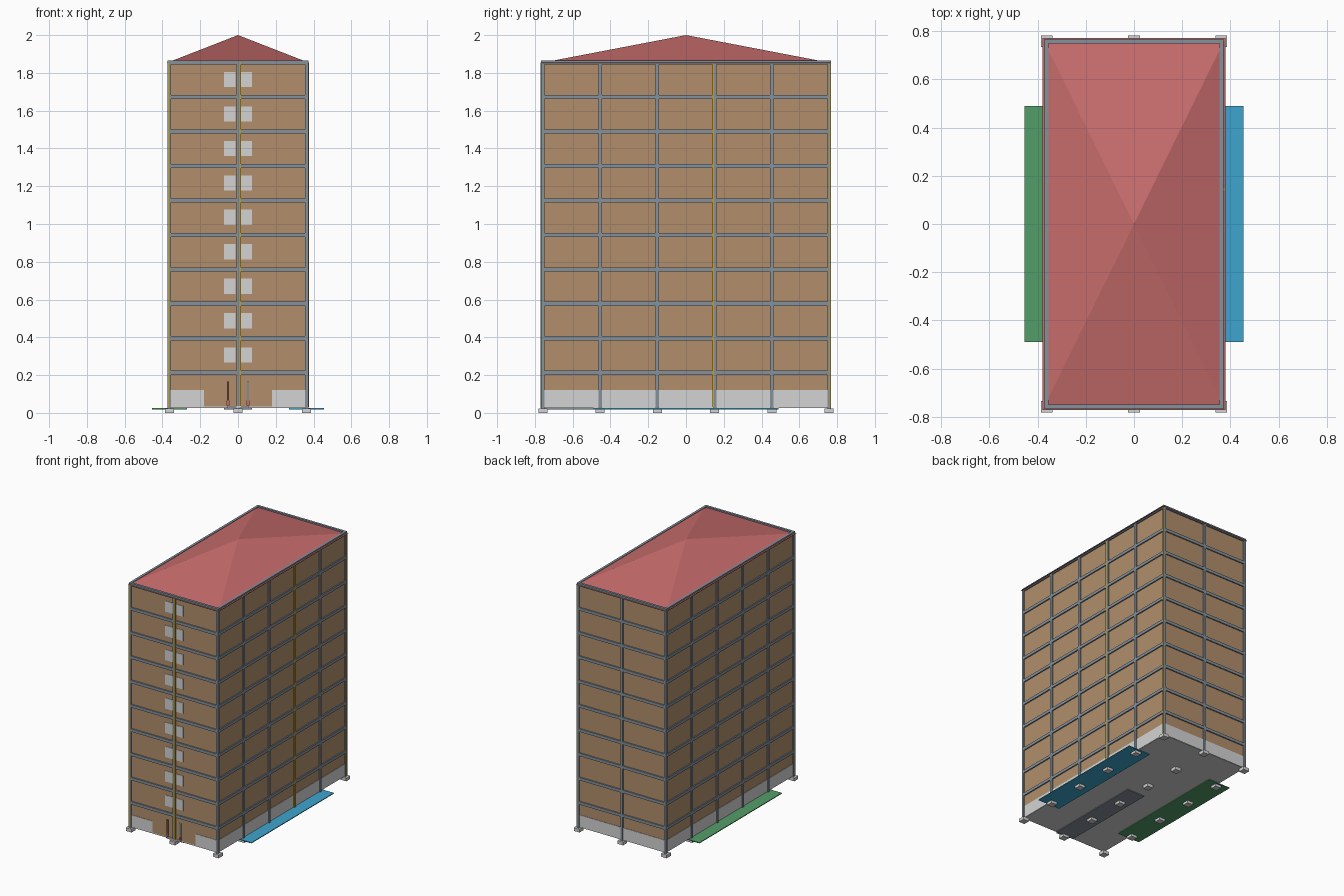
import bpy
import bmesh
from mathutils import Matrix, Vector

if "Cube" in bpy.data.objects:
    bpy.data.objects.remove(bpy.data.objects["Cube"])


def material(name, rgb):
    """Flat colour from 0-255 display values, stored as linear."""
    lin = [((c / 255 + 0.055) / 1.055) ** 2.4 for c in rgb] + [1.0]
    mat = bpy.data.materials.new(name)
    mat.use_nodes = True
    mat.diffuse_color = lin
    mat.node_tree.nodes["Principled BSDF"].inputs["Base Color"].default_value = lin
    return mat


TAN = material("tan brick", (178, 143, 107))
STEEL = material("blue grey steel", (133, 145, 156))
CONCRETE = material("light grey concrete", (212, 212, 212))
ROOF = material("red roof", (200, 108, 108))
BLUE = material("blue paving", (62, 165, 206))
GREEN = material("green paving", (84, 158, 104))
YELLOW = material("yellow pipe", (205, 160, 30))
BROWN = material("dark brown", (125, 88, 62))


def finish(name, bm, mat):
    mesh = bpy.data.meshes.new(name)
    bm.to_mesh(mesh)
    bm.free()
    mesh.materials.append(mat)
    obj = bpy.data.objects.new(name, mesh)
    bpy.context.collection.objects.link(obj)
    return obj


def boxes(name, mat, items):
    """One object made of boxes, each given as (x0, x1), (y0, y1), (z0, z1)."""
    bm = bmesh.new()
    for spans in items:
        centre = Vector([(a + b) / 2 for a, b in spans])
        size = Vector([b - a for a, b in spans])
        bmesh.ops.create_cube(bm, size=1, matrix=Matrix.LocRotScale(centre, None, size))
    return finish(name, bm, mat)


def around(c, half):
    return (c - half, c + half)


# Main grid of the building
X, Y = 0.363, 0.758
FLOOR, STEP, FLOORS = 0.03, 0.1825, 10
HALF = 0.009
LEVELS = [FLOOR + STEP * (i + 1) for i in range(FLOORS)]
TOP = LEVELS[-1]
COLS_X = [-X, 0, X]
COLS_Y = [Y * (2 * i / 5 - 1) for i in range(6)]

# Walls and floor slab
boxes("walls", TAN, [((-X, X), (-Y, Y), (FLOOR + 0.004, TOP))])
boxes("ground_slab", CONCRETE, [((-X, X), (-Y, Y), (0.026, FLOOR + 0.004))])

# Plinth: all round, open in the middle of the front
T = 0.003
band = (0.028, 0.12)
plinth = [((s * X - T, s * X + T), (-Y, Y), band) for s in (-1, 1)]
plinth.append(((-X, X), around(Y, T), band))
plinth += [((-X, -0.18), around(-Y, T), band), ((0.18, X), around(-Y, T), band)]
boxes("plinth", CONCRETE, plinth)

# Columns on the outer ring, with pad footings on the whole grid
ring = [(x, y) for x in COLS_X for y in COLS_Y if abs(x) == X or abs(abs(y) - Y) < 0.001]
boxes("columns", STEEL, [(around(x, HALF), around(y, HALF), (0.02, TOP)) for x, y in ring])
boxes("footings", CONCRETE,
      [(around(x, 0.024), around(y, 0.024), (0, 0.024)) for x in COLS_X for y in COLS_Y])

# Floor beams round each storey
beams = []
for z in LEVELS:
    zs = around(z, 0.011)
    for s in (-1, 1):
        beams.append((around(s * X, HALF), (-Y - HALF, Y + HALF), zs))
        beams.append(((-X - HALF, X + HALF), around(s * Y, HALF), zs))
boxes("floor_beams", STEEL, beams)

# Pyramid roof
bm = bmesh.new()
rx, ry, rz = 0.38, 0.772, 1.852
base = [bm.verts.new((sx * rx, sy * ry, rz)) for sx, sy in ((-1, -1), (1, -1), (1, 1), (-1, 1))]
apex = bm.verts.new((0, 0, 2))
bm.faces.new(reversed(base))
for i in range(4):
    bm.faces.new((base[i], base[(i + 1) % 4], apex))
finish("roof", bm, ROOF)

# Pairs of windows on the upper storeys of the front
boxes("windows", CONCRETE,
      [(around(s * 0.0435, 0.0315), around(-Y, 0.003), around(z + 0.093, 0.04))
       for z in LEVELS[:-1] for s in (-1, 1)])

# Entrance: two slim posts with red feet and a low step
boxes("entrance_post_right", BROWN, [(around(-0.053, 0.006), (-Y - 0.008, -Y), (0.04, 0.165))])
boxes("entrance_post_left", CONCRETE, [(around(0.053, 0.006), (-Y - 0.008, -Y), (0.04, 0.165))])
boxes("entrance_post_feet", ROOF,
      [(around(s * 0.053, 0.007), (-Y - 0.009, -Y), (0.04, 0.065)) for s in (-1, 1)])
boxes("entrance_step", CONCRETE, [((-0.055, 0.055), (-Y - 0.012, -Y), (0.026, 0.036))])

# Thin service pipes beside some columns
pipe = (0.03, TOP)
boxes("service_pipes", YELLOW, [
    (around(0.012, 0.004), (-Y - 0.012, -Y), pipe),
    (around(-X - 0.005, 0.003), (-Y - 0.012, -Y), pipe),
    ((X, X + 0.012), around(0.143, 0.004), pipe),
    ((X, X + 0.012), around(Y + 0.005, 0.003), pipe),
])

# Ground plates on both sides and under the entrance hall
plate = (0.019, 0.025)
boxes("blue_paving", BLUE, [((0.27, 0.455), (-0.49, 0.49), plate)])
boxes("green_paving", GREEN, [((-0.455, -0.27), (-0.49, 0.49), plate)])
boxes("hall_plate", STEEL, [((-0.075, 0.075), (-0.75, 0.02), plate)])
